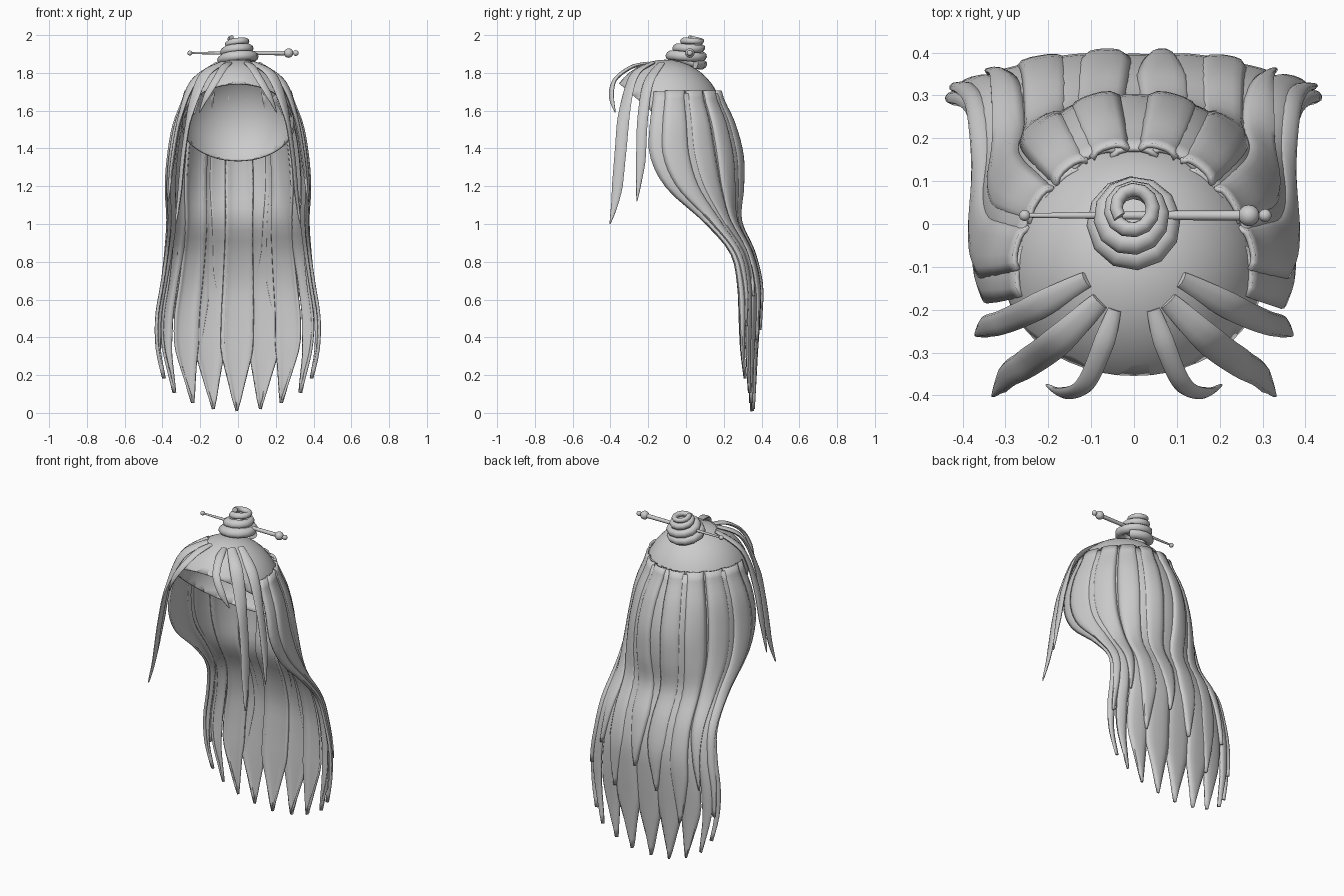
import bpy, bmesh, math
from mathutils import Vector

if "Cube" in bpy.data.objects:
    bpy.data.objects.remove(bpy.data.objects["Cube"])

grey = bpy.data.materials.new("hair_grey")
grey.use_nodes = True
COLOUR = (0.6, 0.6, 0.6, 1)
grey.diffuse_color = COLOUR
grey.node_tree.nodes["Principled BSDF"].inputs["Base Color"].default_value = COLOUR


def finish(name, bm, thickness=0, angle=45):
    bmesh.ops.recalc_face_normals(bm, faces=bm.faces)
    mesh = bpy.data.meshes.new(name)
    bm.to_mesh(mesh)
    bm.free()
    mesh.materials.append(grey)
    ob = bpy.data.objects.new(name, mesh)
    bpy.context.collection.objects.link(ob)
    if thickness:
        mod = ob.modifiers.new("thickness", "SOLIDIFY")
        mod.thickness, mod.offset = thickness, 0
    bpy.ops.object.select_all(action="DESELECT")
    bpy.context.view_layer.objects.active = ob
    ob.select_set(True)
    bpy.ops.object.shade_smooth_by_angle(angle=math.radians(angle))
    return ob


def spline(points, t):
    """Catmull-Rom point at t in 0..1."""
    n = len(points) - 1
    i = min(int(t * n), n - 1)
    f = t * n - i
    a, b, c, d = (Vector(points[max(0, min(n, i + k))]) for k in (-1, 0, 1, 2))
    return b + 0.5 * f * (c - a + f * (2*a - 5*b + 4*c - d + f * (3*(b - c) + d - a)))


def skin(bm, rings, closed):
    """Join rows of points with quads."""
    rows = [[bm.verts.new(p) for p in r] for r in rings]
    n = len(rows[0])
    for a, b in zip(rows, rows[1:]):
        for j in range(n if closed else n - 1):
            k = (j + 1) % n
            bm.faces.new((a[j], a[k], b[k], b[j]))
    if closed:
        bm.faces.new(rows[0])
        bm.faces.new(rows[-1][::-1])


# Scalp cap: ellipsoid trimmed by a tilted plane
bm = bmesh.new()
bmesh.ops.create_uvsphere(bm, u_segments=40, v_segments=24, radius=1)
for v in bm.verts:
    v.co = Vector((v.co.x * 0.3, v.co.y * 0.305 - 0.11, v.co.z * 0.32 + 1.545))
bmesh.ops.bisect_plane(bm, geom=bm.verts[:] + bm.edges[:] + bm.faces[:],
                       plane_co=(0, -0.355, 1.745), plane_no=(0, 0.42, 0.485), clear_inner=True)
finish("scalp_cap", bm, 0.01)

# Long hair envelope: half width, front edge y, back y, evenly spaced downwards
TOP = 1.7
ENVELOPE = [(.26, -.16, .16), (.32, -.175, .235), (.35, -.17, .28), (.362, -.085, .28),
            (.355, .095, .265), (.37, .235, .335), (.395, .27, .375), (.422, .28, .372),
            (.42, .285, .36), (.385, .305, .35), (.35, .33, .34)]


def envelope(u, z, out):
    half, front, back = spline(ENVELOPE, 1 - z / TOP)
    a = u * math.pi / 2
    return Vector(((half + out) * math.sin(a),
                   front + (back - front + out) * math.cos(a), z))


def lock(name, u0, width, top, tip, out, sway=0.0):
    """One pointed lock lying on the envelope, bulging between its edges."""
    rows = []
    for i in range(31):
        t = i / 30
        z = top + (tip - top) * t
        w = width * min(1, ((z - tip) / 0.31 + 0.002) ** 0.85)
        if abs(u0) > 0.5 and z < 1.0:
            w *= 1 - 0.38 * min(1, (1.0 - z) / 0.3)
        centre = u0 + sway * math.sin(t * 5)
        row = []
        for j in range(7):
            s = j / 3 - 1
            row.append(envelope(max(-1.03, min(1.03, centre + s * w)), z,
                                out + 0.014 * (1 - s ** 4)))
        rows.append(row)
    bm = bmesh.new()
    skin(bm, rows, False)
    finish(name, bm, 0.012)


# Main curtain of nine locks
for k in range(-4, 5):
    u = k * 0.222
    lock(f"long_lock_{k + 5}", u, 0.128, TOP - 0.01 * (k % 2), 0.01 + 0.22 * u * u,
         0.006 * (k % 2), 0.012)

# Shorter covering locks
for side, label in ((1, "left"), (-1, "right")):
    for i, (u, tip) in enumerate(((0.13, 0.5), (0.36, 0.33), (0.58, 0.56), (0.8, 0.4))):
        lock(f"{label}_cover_lock_{i + 1}", side * u, 0.1, TOP + 0.005,
             tip + 0.06 * side, 0.014, 0.03 * side)


def blade(name, path, width, depth):
    """Flat tapering strand, facing outwards on top and sideways lower down."""
    rings = []
    for i in range(29):
        t = i / 28
        p = spline(path, t)
        along = (spline(path, min(1, t + 0.02)) - spline(path, max(0, t - 0.02))).normalized()
        forward = max(0.25, min(1, (p.z - 1.45) / 0.3))
        outward = Vector((p.x, (p.y + 0.05) * forward, p.z - min(p.z, 1.55)))
        outward = (outward - along * outward.dot(along)).normalized()
        across = along.cross(outward)
        size = min(1, 0.6 + 2 * t) * min(1, 1.05 - 0.35 * t, (1 - t) * 3 + 0.05)
        rings.append([p + across * math.cos(a) * width * size / 2
                      + outward * math.sin(a) * depth * size ** 0.5 / 2
                      for a in (math.tau * j / 10 for j in range(10))])
    bm = bmesh.new()
    skin(bm, rings, True)
    finish(name, bm, angle=60)


# Fringe and face-framing strands, mirrored
FRINGE = {
    "short_fringe": ([(.045, -.2, 1.852), (.075, -.29, 1.83), (.115, -.375, 1.765),
                      (.165, -.395, 1.68), (.205, -.375, 1.59)], 0.05, 0.02),
    "long_front_strand": ([(.08, -.18, 1.852), (.18, -.275, 1.785), (.25, -.325, 1.6),
                           (.288, -.347, 1.38), (.31, -.37, 1.15), (.33, -.402, 1.0)],
                          0.075, 0.024),
    "temple_strand": ([(.11, -.13, 1.85), (.24, -.2, 1.745), (.31, -.23, 1.55),
                       (.348, -.24, 1.33), (.37, -.26, 1.12)], 0.065, 0.024),
}
for name, (path, width, depth) in FRINGE.items():
    for side, label in ((1, "left"), (-1, "right")):
        blade(f"{label}_{name}", [(side * x, y, z) for x, y, z in path], width, depth)

# Coiled bun: tube spiralling up and leaning back (radius, tube, centre y, centre z)
COIL = [(.08, .025, .005, 1.855), (.086, .027, .005, 1.878), (.07, .025, .012, 1.91),
        (.056, .022, .024, 1.937), (.045, .017, .035, 1.965), (.041, .015, .04, 1.98)]
UP = Vector((0, 0.2, 1)).normalized()
rings = []
for i in range(43):
    radius, tube, y, z = spline(COIL, i / 42)
    a = i / 12 * math.tau + 0.6
    radial = Vector((math.cos(a), math.sin(a), 0))
    centre = Vector((0, y, z - 0.2 * radius * math.sin(a))) + radial * radius
    rings.append([centre + radial * math.cos(b) * tube + UP * math.sin(b) * tube
                  for b in (math.tau * j / 10 for j in range(10))])
bm = bmesh.new()
skin(bm, rings, True)
finish("coiled_bun", bm, angle=50)

# Hairpin: tapered rod with beads on both ends
PIN_Y, PIN_Z = 0.02, 1.905
rod = [(-.26, .005), (-.1, .008), (.1, .011), (.25, .012)]
bm = bmesh.new()
skin(bm, [[(x, PIN_Y + r * math.cos(a), PIN_Z + r * math.sin(a))
           for a in (math.tau * j / 12 for j in range(12))] for x, r in rod], True)
finish("hairpin_rod", bm)
for name, x, r in (("small_bead", -.255, .013), ("large_bead", .268, .025), ("end_bead", .306, .015)):
    bm = bmesh.new()
    bmesh.ops.create_uvsphere(bm, u_segments=16, v_segments=10, radius=r)
    bmesh.ops.translate(bm, verts=bm.verts, vec=(x, PIN_Y, PIN_Z))
    finish(f"hairpin_{name}", bm)
